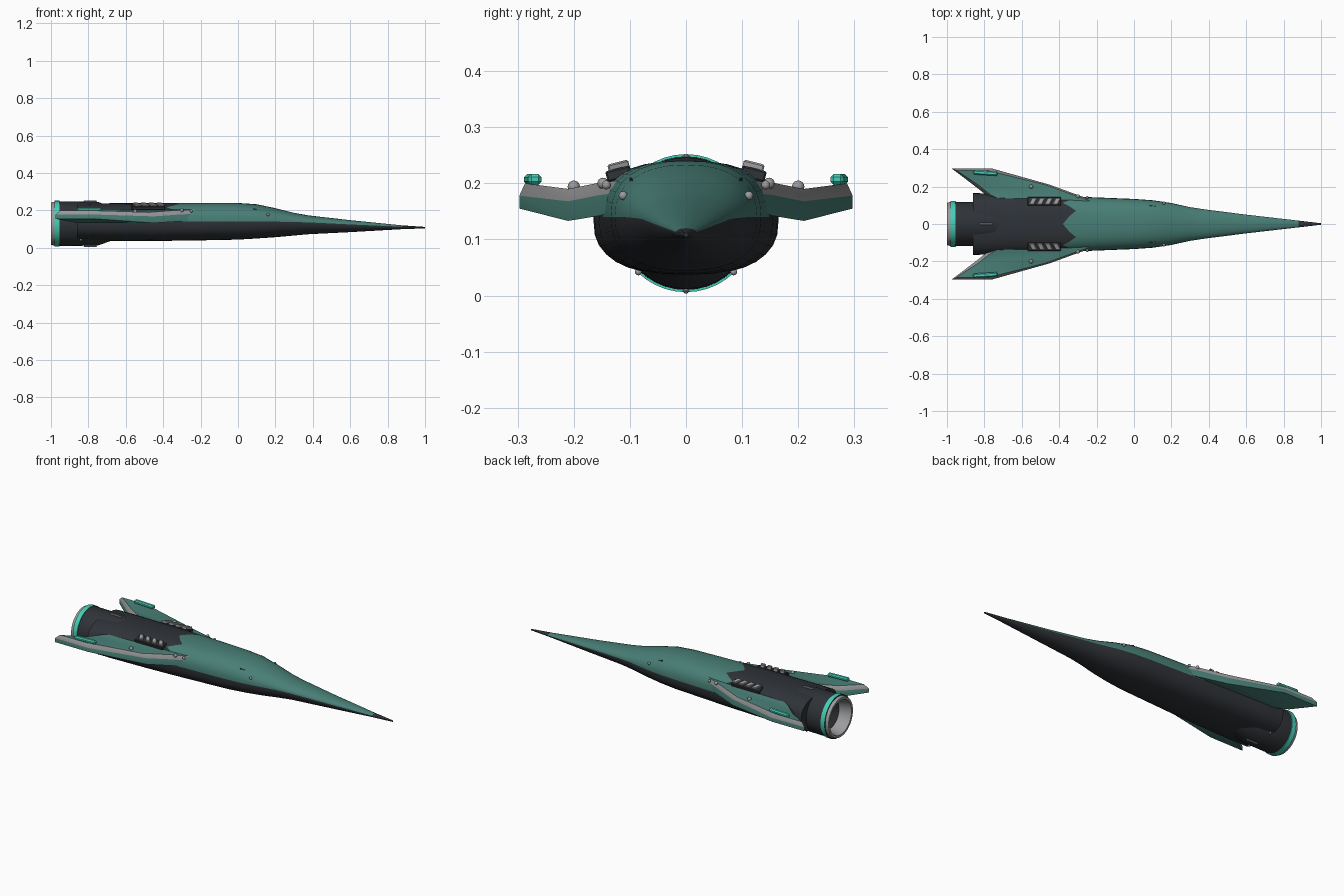
import bpy, bmesh, math
from mathutils import Vector, Euler

cube = bpy.data.objects.get("Cube")
if cube:
    bpy.data.objects.remove(cube, do_unlink=True)


def material(name, rgb):
    m = bpy.data.materials.new(name)
    m.use_nodes = True
    m.diffuse_color = (*rgb, 1)
    m.node_tree.nodes["Principled BSDF"].inputs["Base Color"].default_value = (*rgb, 1)
    return m


TEAL, DARK, SILVER, GLOW = range(4)
MATS = [material("teal paint", (0.065, 0.21, 0.18)),
        material("dark hull", (0.028, 0.032, 0.038)),
        material("silver metal", (0.33, 0.33, 0.34)),
        material("bright turquoise", (0.06, 0.62, 0.47))]


def finish(name, bm, angle=30):
    bmesh.ops.recalc_face_normals(bm, faces=bm.faces)
    me = bpy.data.meshes.new(name)
    bm.to_mesh(me)
    bm.free()
    for m in MATS:
        me.materials.append(m)
    ob = bpy.data.objects.new(name, me)
    bpy.context.collection.objects.link(ob)
    bpy.ops.object.select_all(action="DESELECT")
    ob.select_set(True)
    bpy.context.view_layer.objects.active = ob
    bpy.ops.object.shade_smooth_by_angle(angle=math.radians(angle))
    return ob


def loft(rings, rule, caps=True):
    """Skin closed rings of points; rule(ring, point) gives the material."""
    bm = bmesh.new()
    loops = [[bm.verts.new(p) for p in ring] for ring in rings]
    n = len(loops[0])
    for i in range(len(loops) - 1):
        for j in range(n):
            k = (j + 1) % n
            f = bm.faces.new((loops[i][j], loops[i][k], loops[i + 1][k], loops[i + 1][j]))
            f.material_index = rule(i, j)
    if caps:
        for i, loop in ((0, loops[0]), (len(loops) - 2, loops[-1])):
            bm.faces.new(loop).material_index = rule(i, n - 1)
    return bm


def block(name, size, loc, mat, rot=(0, 0, 0), bevel=0.003, shear=0):
    bm = bmesh.new()
    bmesh.ops.create_cube(bm, size=1)
    for v in bm.verts:
        v.co = Vector(a * b for a, b in zip(v.co, size))
        v.co.x += shear * v.co.y
    bmesh.ops.bevel(bm, geom=bm.edges[:], offset=bevel, segments=1, affect="EDGES")
    for f in bm.faces:
        f.material_index = mat
    ob = finish(name, bm)
    ob.location, ob.rotation_euler = loc, Euler(rot)


def stud(name, loc, radius):
    bm = bmesh.new()
    bmesh.ops.create_uvsphere(bm, u_segments=12, v_segments=8, radius=radius)
    for f in bm.faces:
        f.material_index = SILVER
    finish(name, bm, 60).location = loc


# Hull: x, half width, chine height, top, bottom, roundness
STATIONS = [
    (-0.86, 0.165, 0.135, 0.235, 0.04, 2.6), (-0.74, 0.163, 0.135, 0.238, 0.037, 2.6),
    (-0.5, 0.155, 0.138, 0.24, 0.037, 2.6), (-0.345, 0.148, 0.14, 0.24, 0.038, 2.6),
    (-0.2, 0.142, 0.14, 0.241, 0.04, 2.5), (0, 0.134, 0.14, 0.24, 0.044, 2.4),
    (0.1, 0.127, 0.14, 0.233, 0.05, 2.3), (0.2, 0.112, 0.14, 0.212, 0.057, 2.2),
    (0.3, 0.09, 0.138, 0.187, 0.066, 2.1), (0.38, 0.078, 0.136, 0.173, 0.073, 2),
    (0.6, 0.05, 0.125, 0.148, 0.084, 2), (0.88, 0.018, 0.113, 0.12, 0.1, 2),
    (1, 0.004, 0.108, 0.112, 0.104, 2)]
N = 32
ZIGZAG, NOSE = 3, 11
rings = []
for i, (x, w, zc, zt, zb, e) in enumerate(STATIONS):
    ring = []
    for j in range(N):
        a = 2 * math.pi * j / N
        c, s = math.cos(a), math.sin(a)
        y = w * math.copysign(abs(c) ** (2 / e), c)
        h = (zt - zc if s > 0 else zc - zb) * math.copysign(abs(s) ** (2 / e), s)
        jag = 0
        if i == ZIGZAG and 0 < j < N // 2:
            jag = (-0.035, 0, 0.035, 0)[j % 4]
        ring.append((x + jag, y, zc + h))
    rings.append(ring)
finish("hull", loft(rings, lambda i, j: TEAL if j < N // 2 and ZIGZAG <= i < NOSE else DARK))


# Engine casing, glowing ring and hollow nozzle, turned about the x axis
PROFILE = [(-0.66, 0.085, DARK), (-0.75, 0.117, DARK), (-0.955, 0.119, DARK),
           (-0.955, 0.123, GLOW), (-0.982, 0.123, GLOW), (-0.982, 0.117, DARK),
           (-1.0, 0.113, SILVER), (-1.0, 0.1, SILVER), (-0.93, 0.085, SILVER),
           (-0.9, 0.05, DARK), (-0.87, 0.045, DARK)]
turned = [[(x, r * math.cos(2 * math.pi * k / 40), 0.129 + r * math.sin(2 * math.pi * k / 40))
           for k in range(40)] for x, r, _ in PROFILE]
finish("engine", loft(turned, lambda i, j: PROFILE[i + 1][2]))

# Studs and fins on the engine casing
for z in (0.248, 0.008):
    block("casing_rib", (0.07, 0.012, 0.008), (-0.79, 0, z), SILVER)

# Wings: y, leading x, trailing x, top, bottom
WING = [(0.12, -0.2, -0.72, 0.205, 0.152), (0.155, -0.3, -0.79, 0.201, 0.142),
        (0.21, -0.45, -0.86, 0.19, 0.133), (0.297, -0.76, -0.975, 0.2, 0.155)]
for side, label in ((1, "left"), (-1, "right")):
    sections = []
    for i, (y, xf, xb, zt, zb) in enumerate(WING):
        yi = y - 0.01 if i == len(WING) - 1 else y
        sections.append([(xf, side * y, zb), (xf, side * y, zt - 0.022),
                         (xf - 0.025, side * yi, zt), (xb + 0.025, side * yi, zt),
                         (xb, side * y, zt - 0.022), (xb, side * y, zb)])
    bm = loft(sections, lambda i, j: SILVER if j in (1, 3) else TEAL, caps=False)
    bm.verts.ensure_lookup_table()
    tip = bm.verts[-6:]
    bm.faces.new((tip[0], tip[1], tip[4], tip[5])).material_index = TEAL
    bm.faces.new((tip[1], tip[2], tip[3], tip[4])).material_index = SILVER
    finish(label + "_wing", bm)

    # Wing tip light
    block(label + "_wing_light", (0.13, 0.024, 0.02), (-0.795, side * 0.273, 0.207),
          GLOW, (0, 0, side * -0.06), 0.006)

    # Slanted vents on a dark bed
    tilt = side * -0.25
    block(label + "_vent_bed", (0.18, 0.045, 0.02), (-0.48, side * 0.12, 0.217),
          DARK, (tilt, 0, 0))
    for k in range(4):
        block(label + "_vent", (0.028, 0.038, 0.016), (-0.54 + 0.042 * k, side * 0.12, 0.23),
              SILVER, (tilt, 0, 0), shear=side * 0.5)

    # Canopy side trim and rivets
    block(label + "_canopy_trim", (0.12, 0.004, 0.006), (0.14, side * 0.09, 0.196),
          DARK, (0, 0.2, side * -0.15), 0.001)
    for x, y, z, r in ((-0.55, 0.2, 0.194, 0.011), (-0.3, 0.148, 0.2, 0.01),
                       (-0.25, 0.142, 0.197, 0.008), (0.16, 0.112, 0.178, 0.008),
                       (-0.84, 0.085, 0.042, 0.006)):
        stud(label + "_stud", (x, side * y, z), r)
